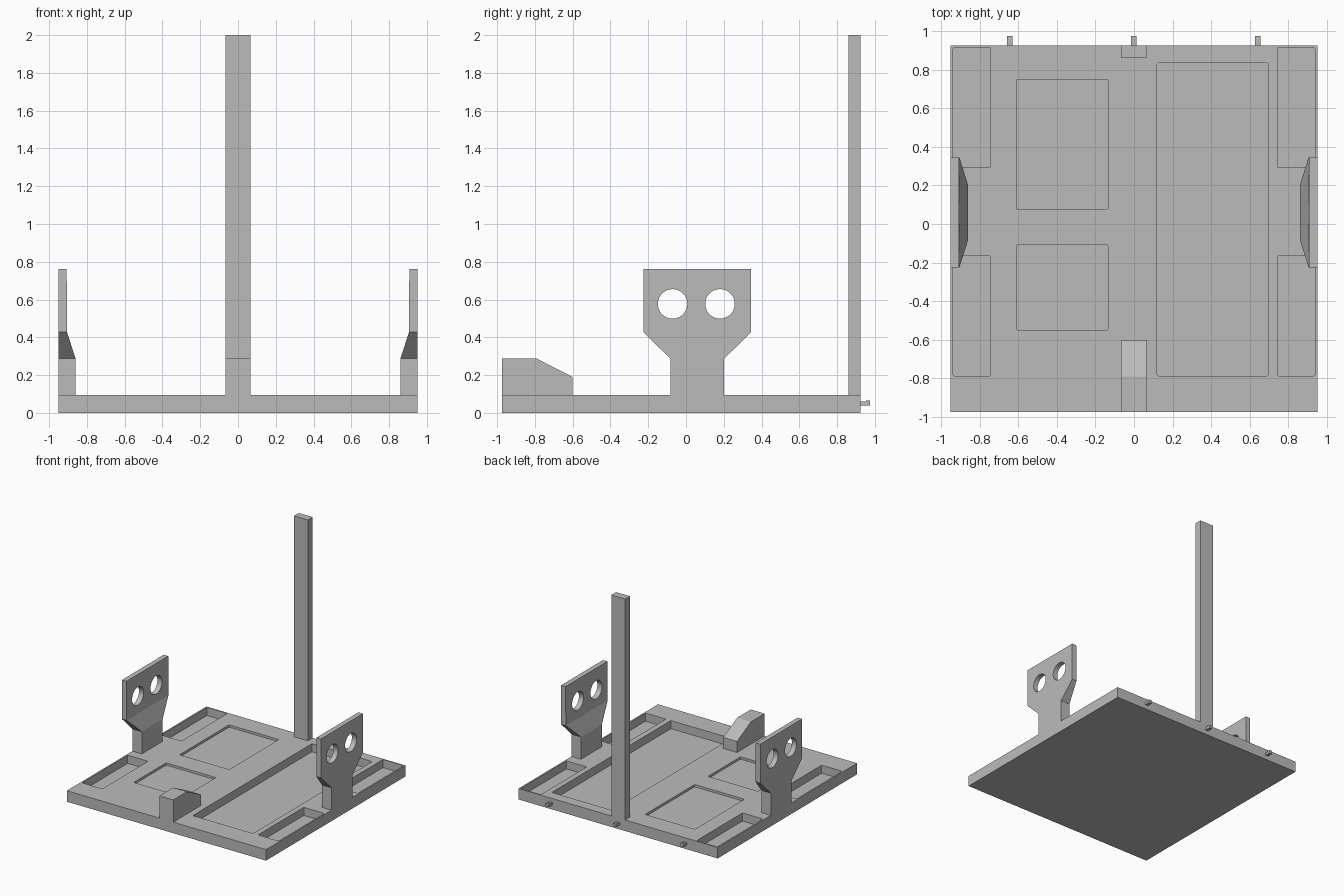
import bpy, bmesh, math
from mathutils import Matrix

if "Cube" in bpy.data.objects:
    bpy.data.objects.remove(bpy.data.objects["Cube"])

grey = bpy.data.materials.new("plain grey")
grey.diffuse_color = (0.5, 0.5, 0.5, 1)
grey.use_nodes = True
grey.node_tree.nodes["Principled BSDF"].inputs["Base Color"].default_value = grey.diffuse_color


def finish(name, bm):
    bmesh.ops.recalc_face_normals(bm, faces=bm.faces)
    me = bpy.data.meshes.new(name)
    bm.to_mesh(me)
    bm.free()
    me.materials.append(grey)
    ob = bpy.data.objects.new(name, me)
    bpy.context.collection.objects.link(ob)
    return ob


def box(name, x, y, z, radius=0):
    """Box from ranges; radius rounds the upright edges."""
    bm = bmesh.new()
    bmesh.ops.create_cube(bm, size=1)
    for v in bm.verts:
        v.co = [r[0] if c < 0 else r[1] for c, r in zip(v.co, (x, y, z))]
    if radius:
        upright = [e for e in bm.edges
                   if abs(e.verts[0].co.z - e.verts[1].co.z) > 1e-4]
        bmesh.ops.bevel(bm, geom=upright, offset=radius, segments=2,
                        profile=0.5, affect='EDGES')
    return finish(name, bm)


def side_profile(name, x, yz):
    """Extrude a y-z outline between two x positions."""
    bm = bmesh.new()
    face = bm.faces.new([bm.verts.new((x[0], y, z)) for y, z in yz])
    out = bmesh.ops.extrude_face_region(bm, geom=[face])
    moved = [g for g in out["geom"] if isinstance(g, bmesh.types.BMVert)]
    bmesh.ops.translate(bm, vec=(x[1] - x[0], 0, 0), verts=moved)
    return finish(name, bm)


def cut(ob, cutter):
    cutter.hide_render = True
    mod = ob.modifiers.new("cut", 'BOOLEAN')
    mod.operation, mod.solver, mod.object = 'DIFFERENCE', 'EXACT', cutter
    bpy.context.view_layer.objects.active = ob
    bpy.ops.object.modifier_apply(modifier=mod.name)
    bpy.data.objects.remove(cutter)


# Base tray with recessed pockets
TOP = 0.095
base = box("base_tray", (-0.95, 0.95), (-0.975, 0.925), (0, TOP))
pockets = [((-0.61, -0.135), (0.075, 0.75), 0.02),
           ((-0.61, -0.135), (-0.55, -0.108), 0.02),
           ((0.12, 0.695), (-0.787, 0.835), 0.07)]
for x in ((-0.937, -0.743), (0.743, 0.937)):
    pockets += [(x, (0.292, 0.915), 0.07), (x, (-0.787, -0.165), 0.07)]
for x, y, depth in pockets:
    cut(base, box("pocket_cutter", x, y, (TOP - depth, 0.2), 0.008))

# Side brackets: stacked sections, thick narrow foot widening to a thin plate
for side, label in ((-1, "left"), (1, "right")):
    bm = bmesh.new()
    rings = []
    for z, inner, y0, y1 in ((TOP, 0.86, -0.083, 0.202), (0.287, 0.86, -0.083, 0.202),
                             (0.427, 0.905, -0.225, 0.345), (0.763, 0.907, -0.225, 0.345)):
        rings.append([bm.verts.new((side * x, y, z)) for x, y in
                      ((inner, y0), (0.95, y0), (0.95, y1), (inner, y1))])
    for lo, hi in zip(rings, rings[1:]):
        for i in range(4):
            j = (i + 1) % 4
            bm.faces.new((lo[i], lo[j], hi[j], hi[i]))
    bm.faces.new(rings[0])
    bm.faces.new(rings[-1])
    bracket = finish(label + "_bracket", bm)
    for y in (-0.071, 0.18):
        bm = bmesh.new()
        bmesh.ops.create_cone(bm, cap_ends=True, segments=48, radius1=0.078,
                              radius2=0.078, depth=0.3,
                              matrix=Matrix.Translation((side * 0.93, y, 0.577))
                              @ Matrix.Rotation(math.pi / 2, 4, 'Y'))
        cut(bracket, finish("hole_cutter", bm))
    bpy.ops.object.select_all(action='DESELECT')
    bracket.select_set(True)
    bpy.context.view_layer.objects.active = bracket
    bpy.ops.object.shade_smooth_by_angle(angle=math.radians(15))

# Rear pole and front stop block with a sloped top
box("rear_pole", (-0.067, 0.065), (0.86, 0.925), (TOP, 2.0))
side_profile("front_block", (-0.067, 0.065),
             [(-0.975, TOP), (-0.6, TOP), (-0.6, 0.19), (-0.79, 0.287), (-0.975, 0.287)])

# Small hooked pegs along the back edge
for i, x in enumerate((-0.644, -0.002, 0.642)):
    side_profile(f"back_peg_{i + 1}", (x - 0.014, x + 0.014),
                 [(0.925, 0.038), (0.975, 0.038), (0.975, 0.066),
                  (0.952, 0.066), (0.952, 0.06), (0.925, 0.06)])
